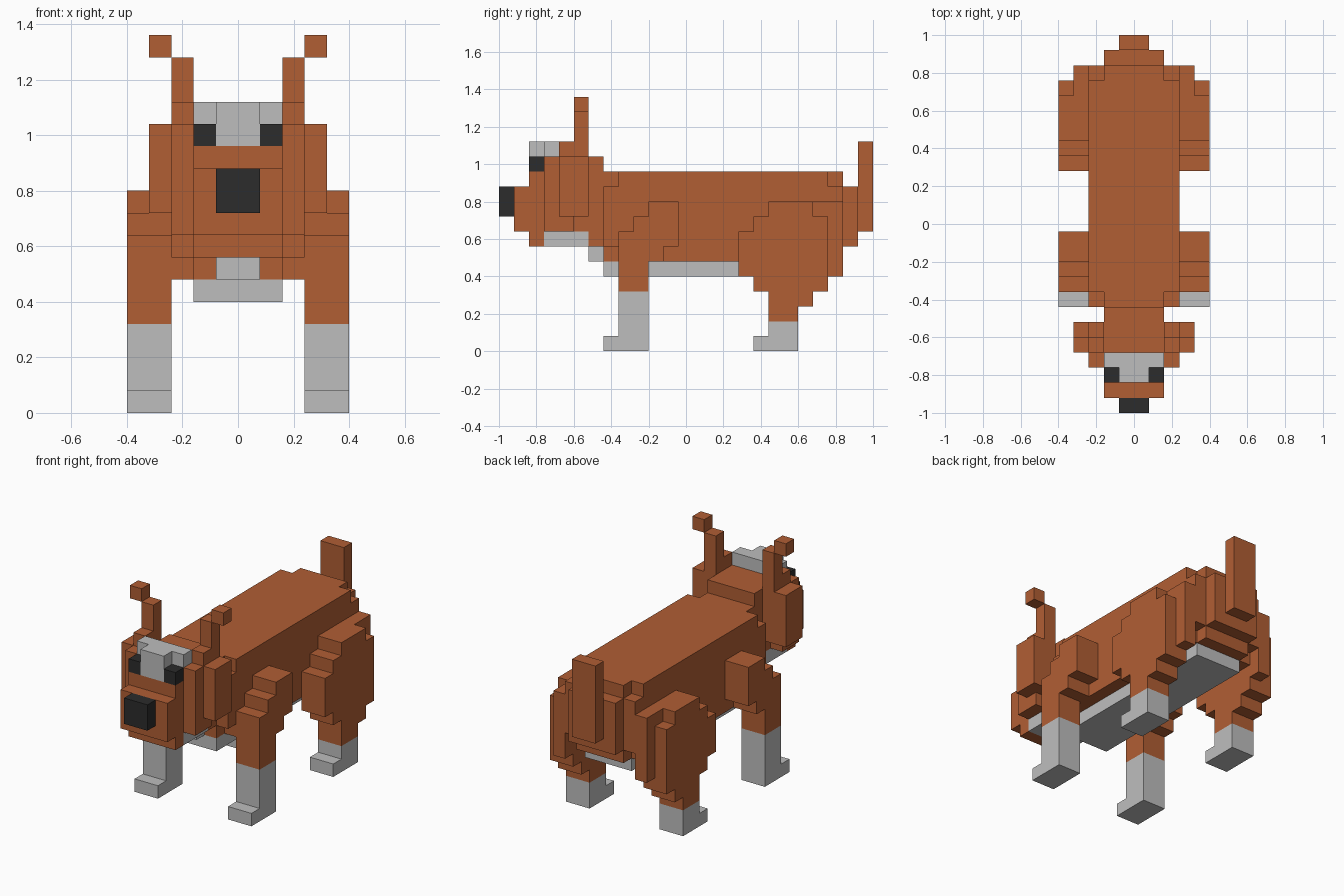
import bpy
import bmesh
from mathutils import Vector

U = 0.08          # edge of one block
MID = 12.5        # half the length in blocks

cube = bpy.data.objects.get("Cube")
if cube:
    bpy.data.objects.remove(cube, do_unlink=True)


def material(name, rgb):
    m = bpy.data.materials.new(name)
    m.use_nodes = True
    m.diffuse_color = (*rgb, 1)
    bsdf = next(n for n in m.node_tree.nodes if n.type == 'BSDF_PRINCIPLED')
    bsdf.inputs["Base Color"].default_value = (*rgb, 1)
    return m


RUST = material("rust_fur", (0.44, 0.112, 0.034))
PALE = material("pale_fur", (0.515, 0.515, 0.515))
DARK = material("dark", (0.025, 0.025, 0.025))


def finish(name, bm, mat):
    """Turn block units into model units and link the object."""
    bmesh.ops.recalc_face_normals(bm, faces=bm.faces)
    for v in bm.verts:
        v.co = Vector((v.co.x, v.co.y - MID, v.co.z)) * U
    me = bpy.data.meshes.new(name)
    bm.to_mesh(me)
    bm.free()
    me.materials.append(mat)
    ob = bpy.data.objects.new(name, me)
    bpy.context.collection.objects.link(ob)
    return ob


def prism(name, mat, profile, axis, a, b):
    """Extrude a profile along x (points are y, z) or y (points are x, z)."""
    bm = bmesh.new()
    if axis == 'x':
        pts, step = [(a, p, q) for p, q in profile], Vector((b - a, 0, 0))
    else:
        pts, step = [(p, a, q) for p, q in profile], Vector((0, b - a, 0))
    face = bm.faces.new([bm.verts.new(p) for p in pts])
    ext = bmesh.ops.extrude_face_region(bm, geom=[face], use_keep_orig=True)
    top = [g for g in ext["geom"] if isinstance(g, bmesh.types.BMVert)]
    bmesh.ops.translate(bm, verts=top, vec=step)
    return finish(name, bm, mat)


def box(name, mat, x, y, z):
    profile = [(y[0], z[0]), (y[1], z[0]), (y[1], z[1]), (y[0], z[1])]
    return prism(name, mat, profile, 'x', *x)


def block(name, mat, half, y, z):
    """Box centred on the middle plane."""
    return box(name, mat, (-half, half), y, z)


# Torso with stepped ends
block("torso", RUST, 3, (8, 22), (6, 12))
half_cross = [(2, 6), (2, 7), (3, 7), (3, 11), (2, 11), (2, 12)]
cross = half_cross + [(-x, z) for x, z in reversed(half_cross)]
prism("chest", RUST, cross, 'y', 7, 8)
prism("haunch_end", RUST, cross, 'y', 22, 23)
block("rump", RUST, 2, (23, 24), (7, 11))
block("tail", RUST, 1, (24, 25), (8, 14))
block("belly", PALE, 2, (7, 22), (5, 6))

# Neck and head
block("neck", RUST, 2, (6, 7), (7, 13))
block("throat", PALE, 1, (6, 7), (6, 7))
block("head", RUST, 3, (3, 5), (8, 13))
block("head_back_lower", RUST, 2, (5, 6), (8, 9))
block("head_back", RUST, 3, (5, 6), (9, 13))
block("chin", PALE, 2, (3, 6), (7, 8))
block("face", RUST, 2, (2, 3), (7, 12))
block("snout", RUST, 2, (1, 2), (8, 11))
block("nose", DARK, 1, (0, 1), (9, 11))
block("forehead_blaze", PALE, 1, (2, 3), (12, 14))
block("brow", PALE, 2, (3, 4), (13, 14))

# Side profiles of the legs
front_leg = [(8, 4), (10, 4), (10, 6), (11, 6), (11, 7), (12, 7), (12, 10),
             (10, 10), (10, 9), (9, 9), (9, 8), (8, 8)]
front_sock = [(7, 0), (10, 0), (10, 4), (8, 4), (8, 1), (7, 1)]
hind_front = [(18, 10), (18, 9), (17, 9), (17, 8), (16, 8), (16, 5), (17, 5),
              (17, 4), (18, 4), (18, 2), (20, 2), (20, 3), (21, 3), (21, 4),
              (22, 4)]
thigh_outer = hind_front + [(22, 9), (21, 9), (21, 10)]
thigh_inner = hind_front + [(22, 5), (23, 5), (23, 10)]
hind_sock = [(17, 0), (20, 0), (20, 2), (18, 2), (18, 1), (17, 1)]

# Paired parts
for side, s in (("left", 1), ("right", -1)):
    box(f"{side}_eye", DARK, (s, 2 * s), (2, 3), (12, 13))
    box(f"{side}_cheek", RUST, (3 * s, 4 * s), (4, 6), (9, 13))
    prism(f"{side}_ear", RUST, [(4, 13), (6, 13), (6, 16), (5, 16), (5, 14), (4, 14)],
          'x', 2 * s, 3 * s)
    box(f"{side}_ear_tip", RUST, (3 * s, 4 * s), (5, 6), (16, 17))
    prism(f"{side}_front_leg", RUST, front_leg, 'x', 3 * s, 5 * s)
    prism(f"{side}_front_sock", PALE, front_sock, 'x', 3 * s, 5 * s)
    prism(f"{side}_hind_leg_inner", RUST, thigh_inner, 'x', 3 * s, 4 * s)
    prism(f"{side}_hind_leg_outer", RUST, thigh_outer, 'x', 4 * s, 5 * s)
    prism(f"{side}_hind_sock", PALE, hind_sock, 'x', 3 * s, 5 * s)
